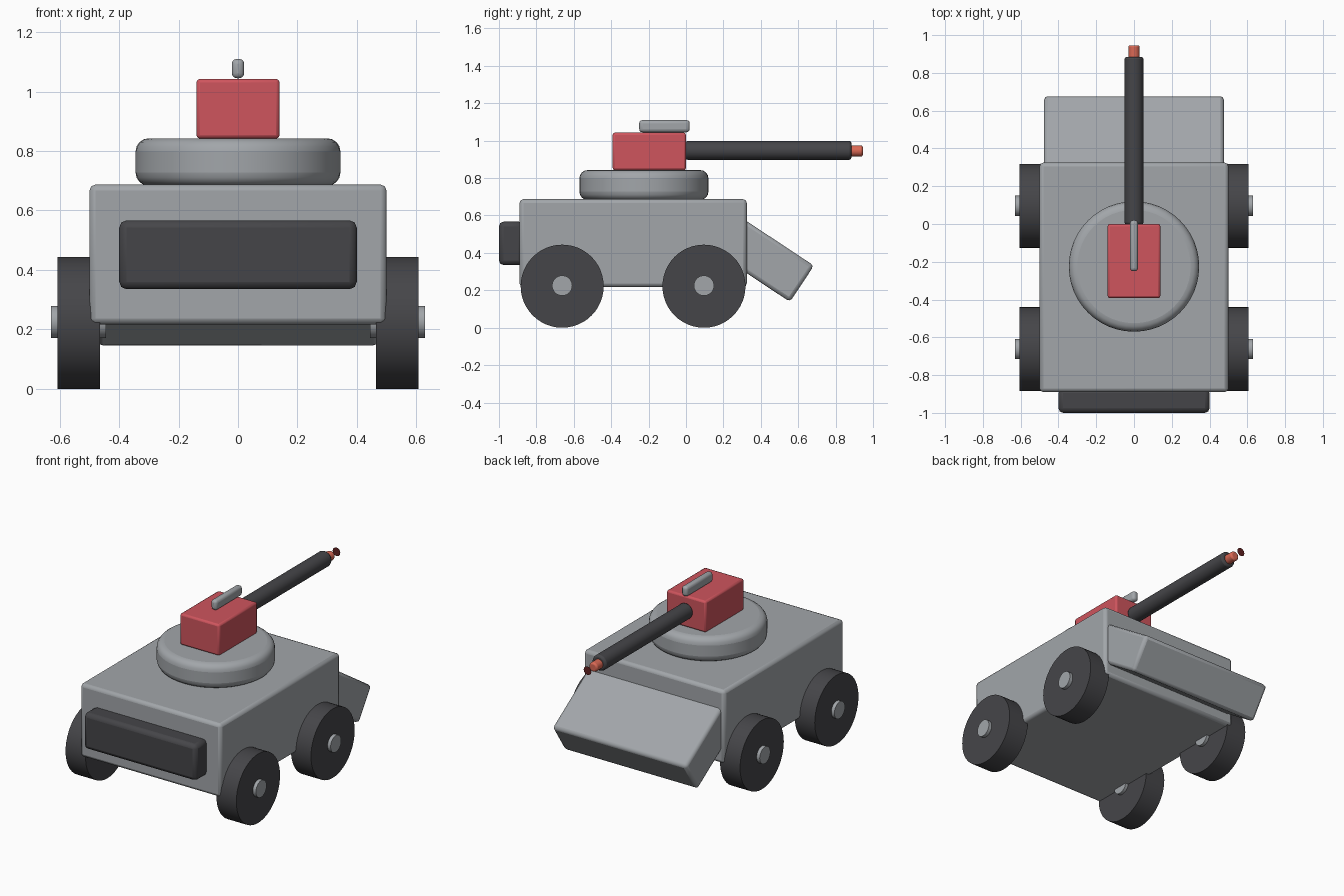
import bpy, math

if "Cube" in bpy.data.objects:
    bpy.data.objects.remove(bpy.data.objects["Cube"])


def material(name, rgb):
    m = bpy.data.materials.new(name)
    m.diffuse_color = (*rgb, 1)
    m.use_nodes = True
    m.node_tree.nodes["Principled BSDF"].inputs["Base Color"].default_value = m.diffuse_color
    return m


DARK = material("dark_rubber", (0.06, 0.06, 0.066))
RED = material("red_paint", (0.62, 0.09, 0.11))
TIP = material("tip_orange", (0.7, 0.14, 0.09))
GLOW = material("muzzle_dark_red", (0.12, 0.015, 0.015))
GREY = material("grey_metal", (0.36, 0.38, 0.4))


def finish(name, mat, bevel, segments):
    ob = bpy.context.object
    ob.name = name
    ob.data.materials.append(mat)
    if bevel:
        mod = ob.modifiers.new("bevel", 'BEVEL')
        mod.width, mod.segments = bevel, segments
        mod.limit_method = 'ANGLE'
        mod.angle_limit = math.radians(40)
    bpy.ops.object.shade_smooth_by_angle(angle=math.radians(30))
    return ob


def box(name, lo, hi, mat=GREY, bevel=0.02, segments=2, tilt=0):
    bpy.ops.mesh.primitive_cube_add(size=1, location=[(a + b) / 2 for a, b in zip(lo, hi)])
    ob = bpy.context.object
    ob.scale = [b - a for a, b in zip(lo, hi)]
    bpy.ops.object.transform_apply(location=False, rotation=False, scale=True)
    ob.rotation_euler.x = tilt
    return finish(name, mat, bevel, segments)


def cylinder(name, centre, radius, depth, axis, mat=GREY, bevel=0, segments=2, sides=32):
    rot = {'x': (0, math.pi / 2, 0), 'y': (math.pi / 2, 0, 0), 'z': (0, 0, 0)}[axis]
    bpy.ops.mesh.primitive_cylinder_add(vertices=sides, radius=radius, depth=depth,
                                        location=centre, rotation=rot)
    return finish(name, mat, bevel, segments)


# Hull and front bumper
box("hull", (-0.5, -0.89, 0.217), (0.5, 0.325, 0.687), bevel=0.02)
box("front_bumper", (-0.4, -1.0, 0.335), (0.4, -0.87, 0.567), DARK, bevel=0.025)

# Sloped rear plate, its inner end buried in the hull
tilt = math.radians(33.5)
length, thick = 0.5, 0.232
cy = 0.62 - length / 2 * math.cos(tilt)
cz = 0.235 + length / 2 * math.sin(tilt)
box("rear_plate", (-0.476, cy - length / 2, cz - thick / 2),
    (0.476, cy + length / 2, cz + thick / 2), bevel=0.02, tilt=-tilt)

# Wheels with hubs
for side, s in (("left", -1), ("right", 1)):
    for end, y in (("front", -0.662), ("rear", 0.096)):
        cylinder(f"{end}_{side}_wheel", (s * 0.536, y, 0.222), 0.222, 0.142, 'x', DARK, sides=48)
        cylinder(f"{end}_{side}_hub", (s * 0.537, y, 0.225), 0.054, 0.184, 'x')

# Turret
cylinder("turret_ring", (0, -0.225, 0.763), 0.345, 0.16, 'z', bevel=0.045, segments=4, sides=48)
box("gun_housing", (-0.14, -0.392, 0.842), (0.14, 0.0, 1.043), RED, bevel=0.012)
box("sight_rail", (-0.021, -0.25, 1.045), (0.021, 0.02, 1.11), bevel=0.017, segments=3)

# Gun barrel, tip and thin muzzle disc
cylinder("barrel", (0, 0.44, 0.948), 0.05, 0.89, 'y', DARK, bevel=0.012)
cylinder("barrel_tip", (0, 0.908, 0.945), 0.03, 0.076, 'y', TIP, bevel=0.01)
bpy.ops.mesh.primitive_circle_add(vertices=24, radius=0.027, fill_type='NGON',
                                  location=(0, 1.0, 0.945), rotation=(math.pi / 2, 0, 0))
finish("muzzle_disc", GLOW, 0, 1)
